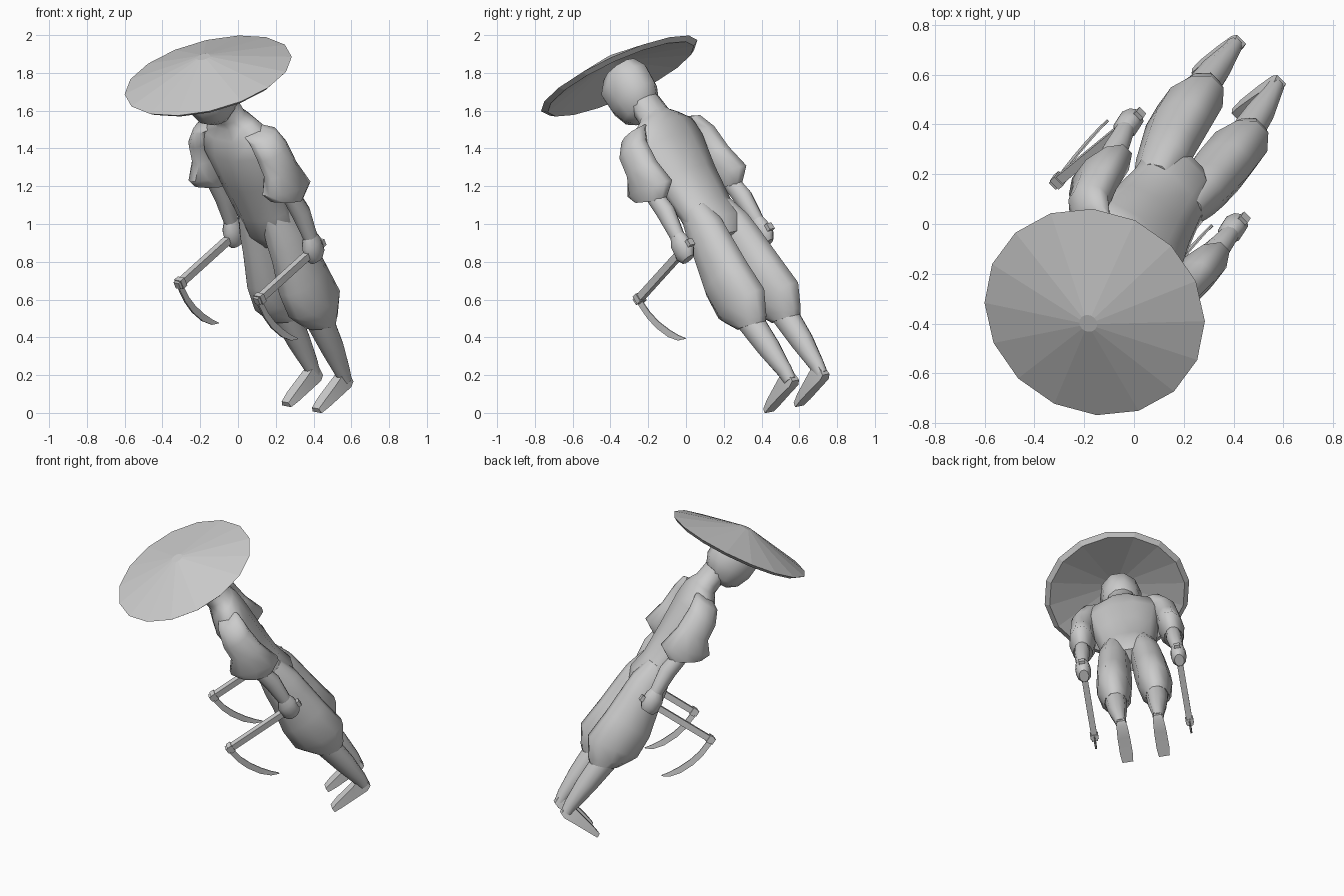
import bpy, bmesh, math
from mathutils import Matrix, Vector

# Leaning pose: the figure is built upright (facing -y), then placed by this frame
up = Vector((-0.33, -0.49, 0.81)).normalized()
side = Vector((0.702, -0.699, -0.143))
side = (side - up * side.dot(up)).normalized()
back = up.cross(side)
POSE = Matrix((side, back, up)).transposed().to_4x4()
POSE.translation = (0.492, 0.640, 0.191)

grey = bpy.data.materials.new("plain_grey")
grey.diffuse_color = (0.6, 0.6, 0.6, 1)


def skin(name, rings, angle=None):
    """Join rings of equal point count into a capped solid."""
    bm = bmesh.new()
    vs = [[bm.verts.new(p) for p in r] for r in rings]
    n = len(rings[0])
    for a, b in zip(vs, vs[1:]):
        for i in range(n):
            j = (i + 1) % n
            bm.faces.new((a[i], a[j], b[j], b[i]))
    bm.faces.new(vs[0])
    bm.faces.new(vs[-1])
    bmesh.ops.recalc_face_normals(bm, faces=bm.faces)
    me = bpy.data.meshes.new(name)
    bm.to_mesh(me)
    bm.free()
    me.materials.append(grey)
    ob = bpy.data.objects.new(name, me)
    bpy.context.collection.objects.link(ob)
    ob.matrix_world = POSE
    if angle:
        bpy.ops.object.select_all(action='DESELECT')
        ob.select_set(True)
        bpy.context.view_layer.objects.active = ob
        bpy.ops.object.shade_smooth_by_angle(angle=math.radians(angle))
    return ob


def oval(cx, cy, cz, rx, ry, slope=0.0, n=10):
    """Horizontal oval ring, optionally sloping front to back."""
    pts = []
    for i in range(n):
        a = 2 * math.pi * i / n
        y = ry * math.sin(a)
        pts.append((cx + rx * math.cos(a), cy + y, cz + slope * y))
    return pts


def limb(name, s, rows, angle=50):
    return skin(name, [oval(s * r[0], *r[1:]) for r in rows], angle)


def block(name, cx, cz, half, y0, y1):
    sq = [(-half, -half), (half, -half), (half, half), (-half, half)]
    return skin(name, [[(cx + a, y, cz + b) for a, b in sq] for y in (y0, y1)])


# Torso from hips to neck, sloping into broad shoulders
limb("torso", 1, [
    (0, 0.01, 0.89, 0.11, 0.08), (0, 0.01, 0.98, 0.18, 0.12),
    (0, 0, 1.10, 0.175, 0.11), (0, 0, 1.30, 0.20, 0.12),
    (0, 0.01, 1.50, 0.24, 0.125), (0, 0.03, 1.60, 0.225, 0.105),
    (0, 0.04, 1.655, 0.14, 0.085), (0, 0.03, 1.69, 0.095, 0.08),
    (0, 0.02, 1.78, 0.09, 0.08)], 60)

# Head with jaw pushed forward
limb("head", 1, [
    (0, -0.04, 1.72, 0.06, 0.06), (0, -0.03, 1.76, 0.10, 0.12),
    (0, -0.025, 1.84, 0.125, 0.155), (0, -0.025, 1.95, 0.13, 0.16),
    (0, -0.01, 2.015, 0.09, 0.11)], 60)

# Wide conical hat, hollow below, tipped slightly back
tip = Matrix.Translation((0.02, -0.015, 1.988)) @ Matrix.Rotation(math.radians(-8.5), 4, 'X')
hat = [oval(0, 0, h, r, r, n=16) for r, h in
       ((0.02, 0.085), (0.425, -0.021), (0.455, 0.0), (0.037, 0.112))]
skin("hat", [[tip @ Vector(p) for p in ring] for ring in hat])

# Blade edges in the side plane (y, z)
outer = [(-0.49, 0.89), (-0.483, 0.78), (-0.464, 0.70), (-0.425, 0.615), (-0.378, 0.558), (-0.332, 0.535)]
inner = [(-0.455, 0.89), (-0.448, 0.79), (-0.428, 0.715), (-0.395, 0.64), (-0.36, 0.58), (-0.330, 0.539)]

for s, tag in ((1, "left"), (-1, "right")):
    # Baggy trouser leg, flush with the hip and gathered below the knee
    limb(tag + "_trouser_leg", s, [
        (0.085, 0.005, 1.09, 0.08, 0.09), (0.098, 0.005, 0.96, 0.098, 0.125),
        (0.108, 0.0, 0.86, 0.104, 0.135), (0.12, -0.02, 0.68, 0.112, 0.162),
        (0.128, -0.015, 0.51, 0.109, 0.172, -0.15), (0.13, -0.04, 0.43, 0.086, 0.122, -0.5),
        (0.13, -0.03, 0.38, 0.072, 0.085, -0.4)], 60)
    # Bare shin
    limb(tag + "_shin", s, [
        (0.13, -0.025, 0.42, 0.07, 0.08), (0.126, -0.012, 0.22, 0.06, 0.066),
        (0.12, -0.005, 0.06, 0.038, 0.046), (0.118, -0.008, 0.0, 0.034, 0.036)])
    # Wedge foot
    foot = []
    for y, w, lo, hi in ((0.022, 0.026, -0.02, 0.035), (-0.01, 0.034, -0.033, 0.06),
                         (-0.09, 0.039, -0.03, 0.04), (-0.20, 0.04, -0.03, 0.015),
                         (-0.258, 0.034, -0.03, -0.003)):
        c = s * 0.115
        foot.append([(c - w, y, lo), (c + w, y, lo), (c + w * 0.75, y, hi), (c - w * 0.75, y, hi)])
    skin(tag + "_foot", foot, 40)
    # Wide sleeve, flaring at the elbow
    limb(tag + "_sleeve", s, [
        (0.14, 0.03, 1.62, 0.05, 0.06), (0.21, 0.025, 1.60, 0.07, 0.085),
        (0.258, 0.01, 1.52, 0.077, 0.10), (0.272, 0.005, 1.40, 0.078, 0.105, -0.15),
        (0.28, -0.01, 1.29, 0.082, 0.152, -0.37), (0.286, -0.045, 1.235, 0.062, 0.09, -0.6)])
    # Forearm and fist
    limb(tag + "_forearm", s, [
        (0.285, -0.01, 1.27, 0.042, 0.05), (0.29, 0.01, 1.12, 0.05, 0.055),
        (0.30, 0.0, 0.97, 0.038, 0.042)])
    limb(tag + "_hand", s, [
        (0.30, 0, 0.98, 0.035, 0.04), (0.30, -0.01, 0.935, 0.048, 0.062),
        (0.30, -0.015, 0.87, 0.048, 0.065), (0.30, -0.02, 0.835, 0.03, 0.042)])
    # Sickle: handle, collar and curved blade
    x = s * 0.30
    block(tag + "_sickle_handle", x, 0.892, 0.019, -0.49, 0.065)
    block(tag + "_sickle_collar", x, 0.892, 0.025, -0.475, -0.445)
    skin(tag + "_sickle_blade", [
        [(x - 0.006, *o), (x + 0.006, *o), (x + 0.003, *i), (x - 0.003, *i)]
        for o, i in zip(outer, inner)], 30)
